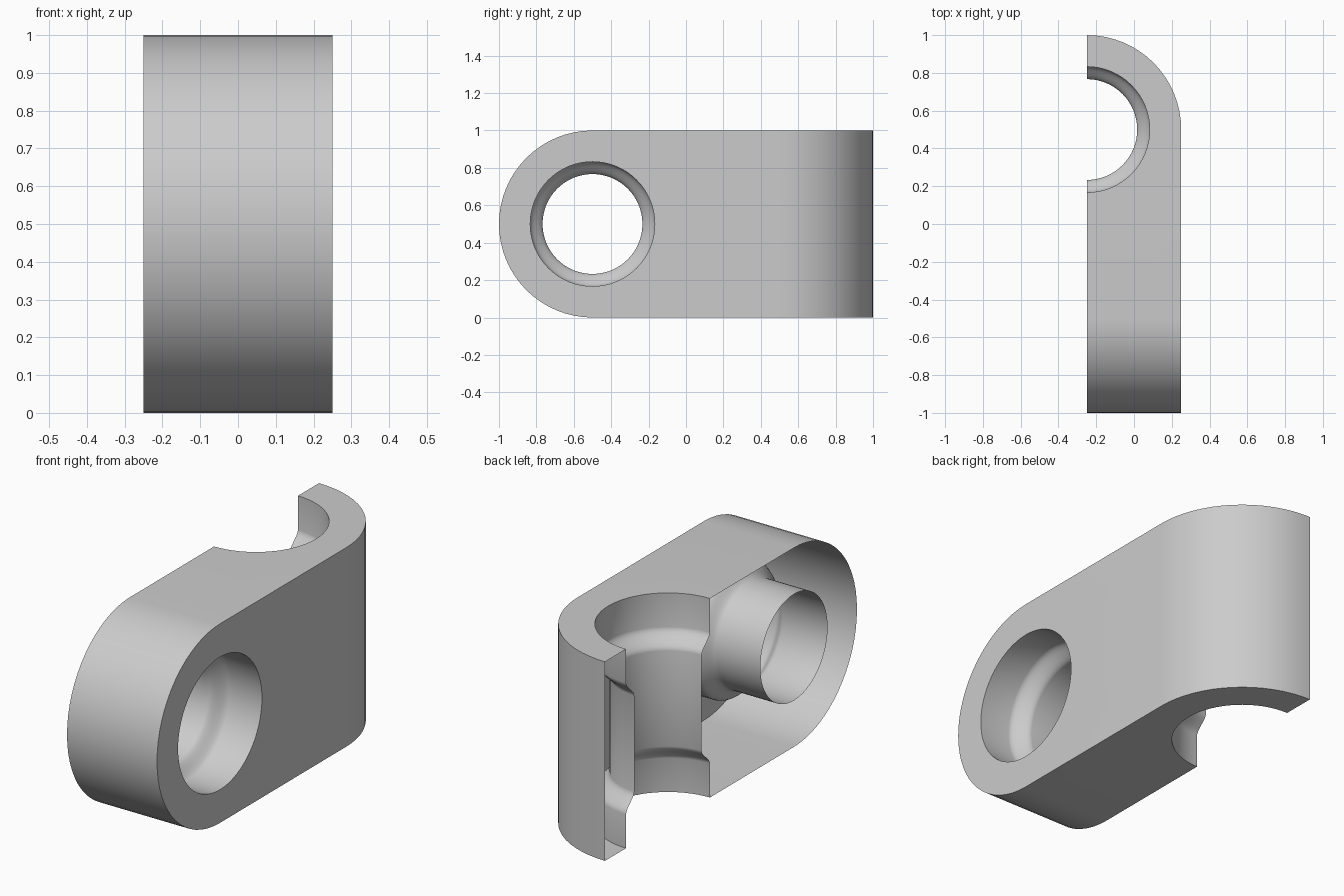
import bpy, bmesh, math
from mathutils import Vector

if "Cube" in bpy.data.objects:
    bpy.data.objects.remove(bpy.data.objects["Cube"])

SEG = 32            # segments per half circle
HALF = 0.25         # half thickness in x
R, WIDE, NARROW = 0.5, 0.333, 0.267

bm = bmesh.new()


def arc(cu, cv, r, a0, a1, n):
    pts = []
    for i in range(n + 1):
        a = math.radians(a0 + (a1 - a0) * i / n)
        pts.append((cu + r * math.cos(a), cv + r * math.sin(a)))
    return pts


def skin(rows):
    """Quad surface through rows of equal point count."""
    grid = [[bm.verts.new(p) for p in row] for row in rows]
    for a, b in zip(grid, grid[1:]):
        for i in range(len(a) - 1):
            bm.faces.new((a[i], a[i + 1], b[i + 1], b[i]))


def loop_edges(pts):
    vs = [bm.verts.new(p) for p in pts]
    return [bm.edges.new((vs[i - 1], vs[i])) for i in range(len(vs))]


# Bore profile: wide mouth easing into a narrow throat (depth, radius)
bore = [(0, WIDE)]
for i in range(9):
    t = i / 8
    bore.append((0.17 + 0.09 * t, WIDE + (NARROW - WIDE) * t * t * (3 - 2 * t)))
bore.append((0.5, NARROW))

# Flat side plate with the round cross hole
nose = arc(-0.5, 0.5, R, 90, 270, SEG)
outline = nose + [(0.5, 0), (0.5, 1)]
hole = arc(-0.5, 0.5, WIDE, 0, 360, 2 * SEG)[:-1]
edges = loop_edges([(HALF, y, z) for y, z in outline])
edges += loop_edges([(HALF, y, z) for y, z in hole])
bmesh.ops.triangle_fill(bm, edges=edges, use_beauty=True, normal=Vector((1, 0, 0)))

# Rounded nose at the front
skin([[(x, y, z) for y, z in nose] for x in (-HALF, HALF)])

# Rounded upright wall at the back
back = arc(-HALF, 0.5, R, 90, 0, SEG // 2)
skin([[(x, y, z) for x, y in back] for z in (0, 1)])

# Top and bottom plates with half-round notches
notch = arc(-HALF, 0.5, WIDE, -90, 90, SEG)
for z in (0, 1):
    pts = back + [(HALF, -0.5), (-HALF, -0.5)] + notch
    bm.faces.new([bm.verts.new((x, y, z)) for x, y in pts])

# Cross bore, open at the cut plane
skin([[(HALF - d, y, z) for y, z in arc(-0.5, 0.5, r, 0, 360, 2 * SEG)]
      for d, r in bore])

# Upright half bore, mirrored about mid height
upright = bore + [(1 - d, r) for d, r in reversed(bore[:-1])]
skin([[(x, y, d) for x, y in arc(-HALF, 0.5, r, -90, 90, SEG)]
      for d, r in upright])

# Weld the parts into one open shell facing outwards
bmesh.ops.remove_doubles(bm, verts=bm.verts[:], dist=0.0005)
bmesh.ops.triangulate(bm, faces=[f for f in bm.faces if len(f.verts) > 4])
bmesh.ops.recalc_face_normals(bm, faces=bm.faces[:])
bm.normal_update()
plate = max(bm.faces, key=lambda f: f.calc_center_median().x)
if plate.normal.x < 0:
    bmesh.ops.reverse_faces(bm, faces=bm.faces[:])

mesh = bpy.data.meshes.new("half_link_shell")
bm.to_mesh(mesh)
bm.free()
obj = bpy.data.objects.new("half_link_shell", mesh)
bpy.context.collection.objects.link(obj)

grey = bpy.data.materials.new("light grey")
grey.diffuse_color = (0.6, 0.6, 0.6, 1)
grey.use_nodes = True
grey.node_tree.nodes["Principled BSDF"].inputs["Base Color"].default_value = grey.diffuse_color
mesh.materials.append(grey)

bpy.context.view_layer.objects.active = obj
obj.select_set(True)
bpy.ops.object.shade_smooth_by_angle(angle=math.radians(30))
